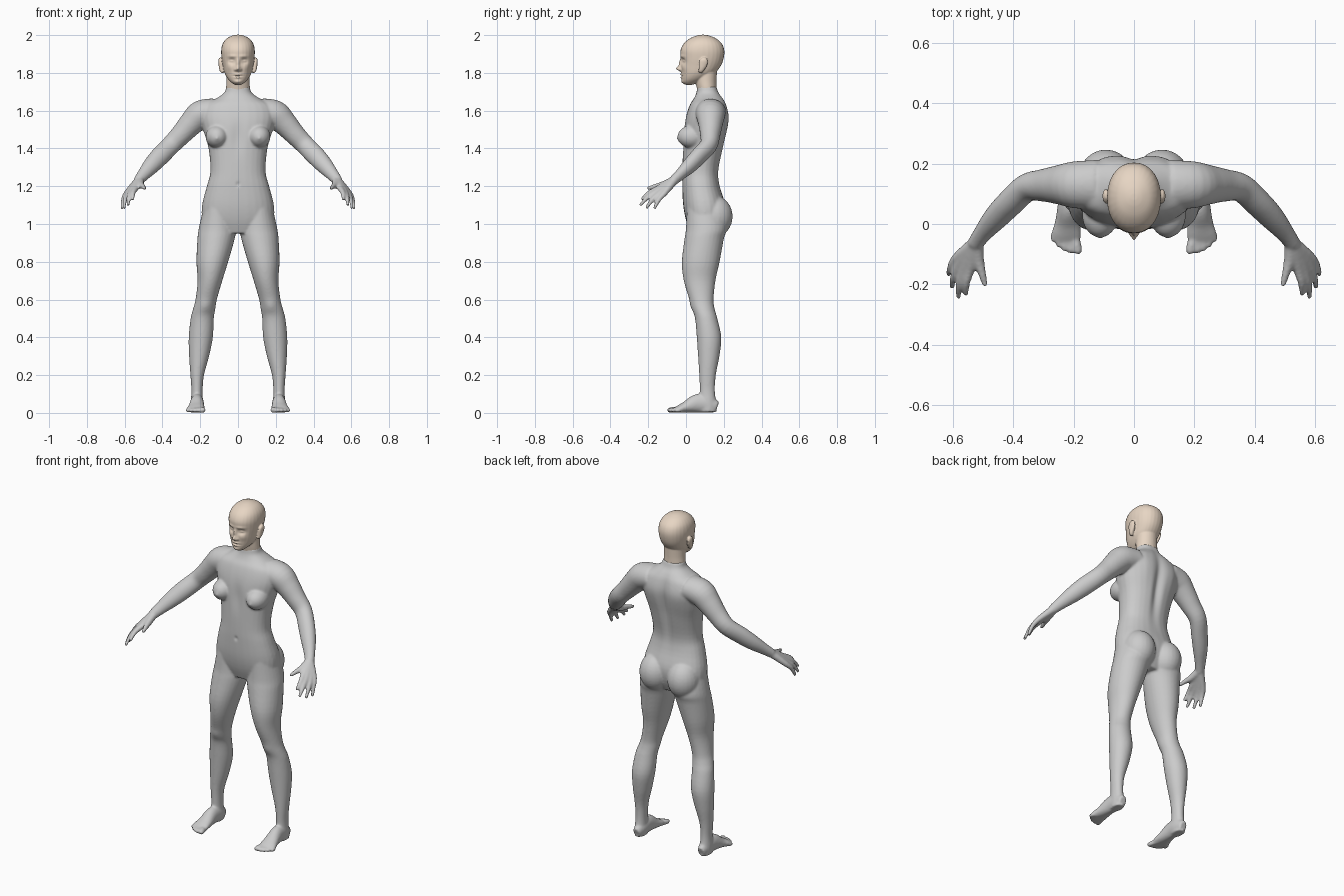
import bpy, bmesh, math
from mathutils import Vector, Matrix

N = 28


def spline(rows, steps=4):
    """Catmull-Rom resampling of rows of numbers."""
    rows = [Vector(r) for r in rows]
    out = []
    for i in range(len(rows) - 1):
        p0, p1, p2 = rows[max(i - 1, 0)], rows[i], rows[i + 1]
        p3 = rows[min(i + 2, len(rows) - 1)]
        for k in range(steps):
            t = k / steps
            out.append(0.5 * (2 * p1 + (p2 - p0) * t + (2 * p0 - 5 * p1 + 4 * p2 - p3) * t * t
                              + (3 * p1 - p0 - 3 * p2 + p3) * t ** 3))
    return out + [rows[-1]]


def skin_rings(bm, rings):
    loops = [[bm.verts.new(p) for p in ring] for ring in rings]
    for a, b in zip(loops, loops[1:]):
        for i in range(N):
            bm.faces.new((a[i], a[(i + 1) % N], b[(i + 1) % N], b[i]))
    bm.faces.new(loops[0])
    bm.faces.new(loops[-1])


def oval(power):
    pts = []
    for i in range(N):
        a = 2 * math.pi * i / N
        c, s = math.cos(a), math.sin(a)
        pts.append((math.copysign(abs(c) ** (2 / power), c), math.copysign(abs(s) ** (2 / power), s)))
    return pts


def stack(bm, rows, side=1, power=2.0):
    """Horizontal rings: z, x_min, x_max, y_front, y_back."""
    rings = []
    for z, x0, x1, y0, y1 in spline(rows):
        rings.append([(side * ((x0 + x1) / 2 + (x1 - x0) / 2 * c), (y0 + y1) / 2 + (y1 - y0) / 2 * s, z)
                      for c, s in oval(power)])
    skin_rings(bm, rings)


def tube(bm, rows, side=1, ref=(0, 1, 0)):
    """Rings across a path: x, y, z, radius_a, radius_b."""
    pts = spline(rows)
    rings = []
    for i, p in enumerate(pts):
        c = Vector(p[:3])
        t = Vector(pts[min(i + 1, len(pts) - 1)][:3]) - Vector(pts[max(i - 1, 0)][:3])
        u = t.cross(Vector(ref)).normalized()
        v = u.cross(t).normalized()
        ring = [c + u * (a * p[3]) + v * (b * p[4]) for a, b in oval(2)]
        rings.append([(side * q.x, q.y, q.z) for q in ring])
    skin_rings(bm, rings)


def ball(bm, centre, radii):
    m = Matrix.Translation(centre) @ Matrix.Diagonal((*radii, 1))
    bmesh.ops.create_uvsphere(bm, u_segments=24, v_segments=16, radius=1, matrix=m)


def finish(bm, name, voxel, smooth):
    """Fuse the overlapping parts into one smooth surface."""
    bmesh.ops.recalc_face_normals(bm, faces=bm.faces)
    me = bpy.data.meshes.new(name)
    bm.to_mesh(me)
    bm.free()
    ob = bpy.data.objects.new(name, me)
    bpy.context.collection.objects.link(ob)
    r = ob.modifiers.new("fuse", 'REMESH')
    r.mode, r.voxel_size = 'VOXEL', voxel
    s = ob.modifiers.new("soften", 'SMOOTH')
    s.factor, s.iterations = 0.5, smooth
    bpy.context.view_layer.objects.active = ob
    for m in ("fuse", "soften"):
        bpy.ops.object.modifier_apply(modifier=m)
    ob.data.polygons.foreach_set("use_smooth", [True] * len(ob.data.polygons))
    return ob


def sculpt(ob, bumps):
    """Soft mirrored pushes along y: (x, y, z), (reach), amount."""
    for v in ob.data.vertices:
        x, y, z = abs(v.co.x), v.co.y, v.co.z
        d = 0
        for c, r, amount in bumps:
            e = ((x - c[0]) / r[0]) ** 2 + ((y - c[1]) / r[1]) ** 2 + ((z - c[2]) / r[2]) ** 2
            if e < 8:
                d += amount * math.exp(-e)
        v.co.y += d
        v.co.z = max(v.co.z, 0.003)
    ob.data.update()


# Torso
bm = bmesh.new()
torso = [(.95, .13, .025, .17), (1.02, .185, .0, .20), (1.1, .19, -.015, .208), (1.2, .165, -.02, .18),
         (1.28, .146, -.02, .173), (1.4, .156, -.017, .197), (1.5, .185, -.012, .217),
         (1.57, .2, .0, .224), (1.63, .18, .02, .213), (1.665, .115, .042, .196),
         (1.695, .073, .055, .174), (1.728, .062, .06, .162)]
stack(bm, [(z, -w, w, f, b) for z, w, f, b in torso], power=2.3)

for s in (1, -1):
    # Breasts and buttocks
    ball(bm, (s * .112, .03, 1.462), (.06, .075, .06))
    ball(bm, (s * .093, .15, 1.04), (.092, .097, .11))
    # Leg
    stack(bm, [(1.1, .03, .18, .005, .19), (.98, .012, .207, .0, .215), (.92, .018, .215, -.008, .2),
               (.8, .052, .22, -.022, .178), (.7, .083, .214, -.012, .156), (.6, .112, .225, .018, .146),
               (.55, .12, .238, .033, .152), (.5, .128, .251, .048, .166), (.4, .133, .261, .057, .187),
               (.3, .153, .259, .064, .177), (.2, .18, .252, .07, .158), (.12, .187, .247, .073, .153),
               (.05, .185, .25, .07, .16), (.005, .187, .248, .07, .162)], s)
    # Foot and toes
    tube(bm, [(.216, .165, .03, .022, .03), (.215, .12, .045, .034, .045), (.217, .06, .05, .036, .05),
              (.22, 0, .031, .043, .031), (.224, -.035, .021, .05, .021),
              (.226, -.055, .016, .044, .014)], s, (0, 0, 1))
    for x, y, r in ((.188, -.098, .016), (.211, -.097, .012), (.23, -.089, .012),
                    (.248, -.076, .012), (.265, -.058, .012)):
        tube(bm, [(.5 * x + .112, -.02, .018, r, .016), (x, y + .02, .015, r, r),
                  (x, y, .012, r * .75, r * .75)], s, (0, 0, 1))
    # Arm
    tube(bm, [(.12, .13, 1.598, .068, .08), (.195, .13, 1.58, .075, .078), (.245, .13, 1.535, .066, .066),
              (.3, .128, 1.475, .056, .054), (.355, .12, 1.418, .051, .046), (.412, .068, 1.36, .051, .043),
              (.458, .02, 1.31, .045, .039), (.5, -.03, 1.262, .034, .029),
              (.528, -.068, 1.228, .027, .025)], s)
    # Fingers with palm bones
    for knuckle, tip in (((.543, -.15, 1.187), (.556, -.236, 1.128)),
                         ((.562, -.148, 1.176), (.581, -.244, 1.098)),
                         ((.578, -.133, 1.167), (.604, -.212, 1.082)),
                         ((.588, -.112, 1.165), (.614, -.168, 1.08))):
        k, t = Vector(knuckle), Vector(tip)
        mid = k.lerp(t, .5) + Vector((.006, -.004, .006))
        tube(bm, [(.526, -.064, 1.23, .023, .023), (*k, .016, .016), (*mid, .0125, .0125),
                  (*t, .0085, .0085)], s)
    tube(bm, [(.52, -.07, 1.228, .022, .022), (.515, -.12, 1.208, .019, .019),
              (.503, -.165, 1.198, .0135, .0135), (.492, -.206, 1.188, .009, .009)], s, (0, 0, 1))

body = finish(bm, "body_suit", .0062, 7)
sculpt(body, [((0, .2, 1.45), (.025, .07, .17), -.018),      # spine furrow
              ((.085, .21, 1.55), (.05, .07, .09), .007),    # shoulder blades
              ((0, -.02, 1.46), (.03, .06, .08), .008),      # breastbone
              ((0, -.02, 1.21), (.009, .04, .012), .006),    # navel
              ((.112, -.045, 1.452), (.012, .03, .012), -.004),
              ((.172, .03, .565), (.03, .03, .03), -.005)])  # kneecaps

# Head: skull, neck and ears
bm = bmesh.new()
skull = [(1.736, .016, .0, .03), (1.75, .036, -.018, .07), (1.77, .055, -.022, .11),
         (1.80, .071, -.024, .155), (1.84, .08, -.027, .186), (1.88, .087, -.028, .2),
         (1.92, .089, -.029, .203), (1.955, .081, -.012, .19), (1.982, .06, .02, .16),
         (1.997, .031, .055, .125), (2.002, .01, .08, .1)]
stack(bm, [(z, -w, w, f, b) for z, w, f, b in skull], power=2.15)
stack(bm, [(z, -w, w, f, b) for z, w, f, b in
           ((1.69, .06, .062, .16), (1.72, .063, .057, .162), (1.76, .061, .05, .162), (1.83, .06, .05, .165))])
for s in (1, -1):
    tube(bm, [(s * .078, .075, 1.803, .008, .01), (s * .086, .08, 1.815, .012, .014),
              (s * .092, .09, 1.845, .011, .023), (s * .094, .094, 1.868, .01, .021),
              (s * .09, .093, 1.88, .006, .01)])
head = finish(bm, "head", .0036, 7)
sculpt(head, [((0, -.025, 1.822), (.012, .04, .013), -.025),   # nose tip
              ((0, -.025, 1.85), (.009, .04, .022), -.011),    # nose bridge
              ((.014, -.025, 1.817), (.007, .03, .007), -.008),
              ((.033, -.02, 1.862), (.019, .04, .014), .016),  # eye sockets
              ((.033, -.01, 1.862), (.013, .04, .007), -.009),  # eyelids
              ((.03, -.02, 1.888), (.026, .04, .008), -.004),  # brow
              ((.045, -.01, 1.828), (.018, .04, .018), -.004),  # cheeks
              ((0, -.02, 1.792), (.02, .04, .006), -.008),     # lips
              ((0, -.02, 1.776), (.017, .04, .006), -.007),
              ((0, -.02, 1.784), (.022, .04, .003), .006),
              ((0, -.02, 1.752), (.02, .03, .012), -.006)])    # chin
skin = bpy.data.materials.new("skin")
skin.diffuse_color = (.80, .67, .55, 1)
head.data.materials.append(skin)
